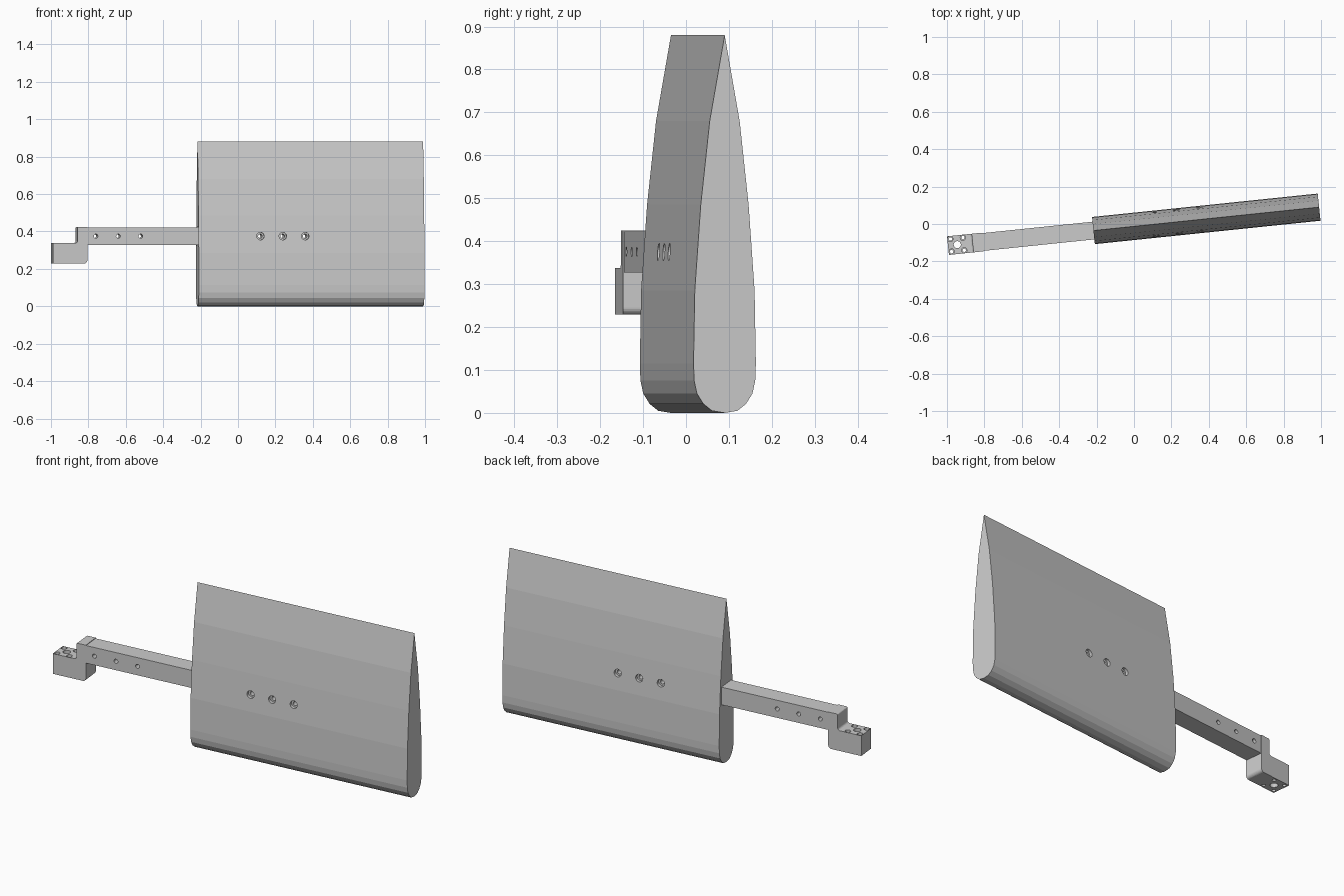
import bpy, bmesh, math
from mathutils import Matrix, Vector

if "Cube" in bpy.data.objects:
    bpy.data.objects.remove(bpy.data.objects["Cube"])

# Everything is built along a straight span axis, then yawed into place
PLACE = Matrix.Translation((0, -0.0125, 0)) @ Matrix.Rotation(math.radians(5.92), 4, 'Z')


def new_object(name, bm):
    bmesh.ops.recalc_face_normals(bm, faces=bm.faces)
    me = bpy.data.meshes.new(name)
    bm.to_mesh(me)
    bm.free()
    ob = bpy.data.objects.new(name, me)
    bpy.context.collection.objects.link(ob)
    return ob


def extrude_profile(name, points, direction):
    bm = bmesh.new()
    face = bm.faces.new([bm.verts.new(p) for p in points])
    res = bmesh.ops.extrude_face_region(bm, geom=[face], use_keep_orig=True)
    verts = [g for g in res['geom'] if isinstance(g, bmesh.types.BMVert)]
    bmesh.ops.translate(bm, verts=verts, vec=Vector(direction))
    return new_object(name, bm)


def box(name, lo, hi):
    lo, hi = Vector(lo), Vector(hi)
    bm = bmesh.new()
    bmesh.ops.create_cube(bm, size=1)
    bmesh.ops.scale(bm, verts=bm.verts, vec=hi - lo)
    bmesh.ops.translate(bm, verts=bm.verts, vec=(lo + hi) / 2)
    return new_object(name, bm)


def rod(center, radius, depth, axis):
    bm = bmesh.new()
    bmesh.ops.create_cone(bm, cap_ends=True, segments=28, radius1=radius,
                          radius2=radius, depth=depth)
    if axis == 'Y':
        bmesh.ops.rotate(bm, verts=bm.verts, matrix=Matrix.Rotation(math.pi / 2, 3, 'X'))
    bmesh.ops.translate(bm, verts=bm.verts, vec=Vector(center))
    return new_object("cutter", bm)


def cut(ob, cutter):
    cutter.hide_render = True
    mod = ob.modifiers.new("cut", 'BOOLEAN')
    mod.operation = 'DIFFERENCE'
    mod.solver = 'EXACT'
    mod.object = cutter
    bpy.context.view_layer.objects.active = ob
    bpy.ops.object.modifier_apply(modifier=mod.name)
    bpy.data.objects.remove(cutter, do_unlink=True)


def arc(cu, cz, r, a0, a1, n=6):
    angles = [math.radians(a0 + (a1 - a0) * i / n) for i in range(n + 1)]
    return [(cu + r * math.cos(a), cz + r * math.sin(a)) for a in angles]


# Blade: teardrop section with a blunt lower edge and a sharp upper edge
half = [(0.030, 0.005), (0.050, 0.021), (0.065, 0.045), (0.0715, 0.075),
        (0.073, 0.115), (0.070, 0.285), (0.0560, 0.485), (0.035, 0.68)]
section = [(0, 0)] + half + [(0, 0.88)] + [(-v, z) for v, z in reversed(half)]
blade = extrude_profile("blade", [(-0.218, v, z) for v, z in section], (1.213, 0, 0))

# Arm: square bar running into a socket in the blade
HW = 0.0475
arm = box("arm", (-0.83, -HW, 0.327), (0.47, HW, 0.422))
cut(blade, box("socket", (-0.3, -HW - 0.001, 0.326), (0.472, HW + 0.001, 0.423)))

# Mounting foot: stepped block with rounded corners
profile = ([(-1.0, 0.229)] + arc(-0.832, 0.246, 0.017, -90, 0)
           + [(-0.815, 0.425)] + arc(-0.861, 0.418, 0.007, 90, 180, 3)
           + arc(-0.880, 0.350, 0.012, 0, -90) + [(-1.0, 0.338)])
foot = extrude_profile("mounting_foot", [(u, -0.05, z) for u, z in profile], (0, 0.1, 0))
cut(arm, box("arm_trim", (-0.9, -0.1, 0.3), (-0.8155, 0.1, 0.45)))

# Bolt holes through the blade skin and the arm
for i in range(3):
    u = 0.114 + 0.1205 * i
    cut(blade, rod((u, 0, 0.375), 0.020, 0.3, 'Y'))
    cut(arm, rod((u, 0, 0.375), 0.011, 0.3, 'Y'))
    cut(arm, rod((-0.769 + 0.1205 * i, 0, 0.375), 0.011, 0.3, 'Y'))

# Foot holes: large centre hole and four counterbored corner holes
cut(foot, rod((-0.95, 0, 0.28), 0.019, 0.3, 'Z'))
for su in (-1, 1):
    for sv in (-1, 1):
        u, v = -0.95 + 0.034 * su, 0.034 * sv
        cut(foot, rod((u, v, 0.28), 0.009, 0.3, 'Z'))
        cut(foot, rod((u, v, 0.36), 0.0145, 0.12, 'Z'))

for ob in (blade, arm, foot):
    ob.data.transform(PLACE)
    ob.data.update()
